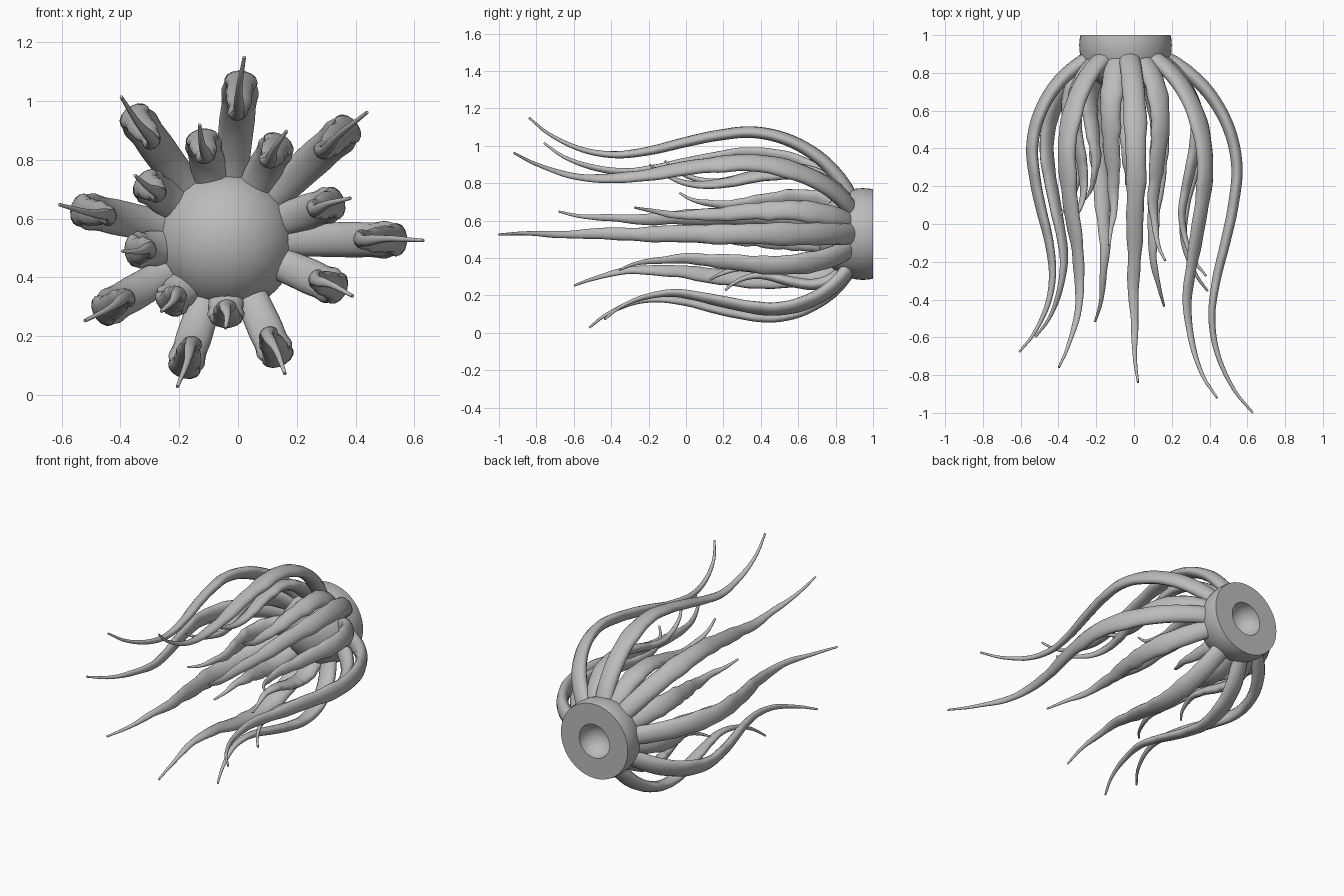
import bpy, bmesh, math
from mathutils import Vector, Matrix

cube = bpy.data.objects.get("Cube")
if cube:
    bpy.data.objects.remove(cube, do_unlink=True)

grey = bpy.data.materials.new("plain grey")
grey.use_nodes = True
colour = (0.5, 0.5, 0.5, 1)
grey.diffuse_color = colour
grey.node_tree.nodes["Principled BSDF"].inputs["Base Color"].default_value = colour

CENTRE = Vector((-0.045, 0, 0.528))
COUNT = 16
STEP = math.radians(42.07)
SIDES = 14
RINGS = 48


def finish(bm, name, angle):
    bmesh.ops.recalc_face_normals(bm, faces=bm.faces)
    mesh = bpy.data.meshes.new(name)
    bm.to_mesh(mesh)
    bm.free()
    mesh.materials.append(grey)
    obj = bpy.data.objects.new(name, mesh)
    bpy.context.collection.objects.link(obj)
    bpy.ops.object.select_all(action='DESELECT')
    obj.select_set(True)
    bpy.context.view_layer.objects.active = obj
    bpy.ops.object.shade_smooth_by_angle(angle=math.radians(angle))
    return obj


def sample(points, t):
    """Smooth interpolation through (t, value...) points."""
    last = len(points) - 1
    i = 0
    while i < last - 1 and t > points[i + 1][0]:
        i += 1
    p = [Vector(points[min(max(j, 0), last)]) for j in (i - 1, i, i + 1, i + 2)]
    u = (t - p[1][0]) / (p[2][0] - p[1][0])
    span = p[2][0] - p[1][0]
    m1 = (p[2] - p[0]) * (span / max(p[2][0] - p[0][0], 1e-6))
    m2 = (p[3] - p[1]) * (span / max(p[3][0] - p[1][0], 1e-6))
    return (p[1] * (2*u**3 - 3*u**2 + 1) + m1 * (u**3 - 2*u**2 + u)
            + p[2] * (3*u**2 - 2*u**3) + m2 * (u**3 - u**2))


# Body: dome with a flat back and a round socket, spun about the y axis
bm = bmesh.new()
R, socket, back = 0.245, 0.108, 1.0
dome_y = 0.945
end = math.acos((dome_y - back) / R)
profile = [(R * math.sin(end * i / 24), dome_y - R * math.cos(end * i / 24)) for i in range(25)]
profile += [(socket * math.cos(a), back - socket * math.sin(a))
            for a in [math.pi / 2 * i / 10 for i in range(11)]]
verts = [bm.verts.new(CENTRE + Vector((r, y, 0))) for r, y in profile]
edges = [bm.edges.new(pair) for pair in zip(verts, verts[1:])]
bmesh.ops.spin(bm, geom=verts + edges, cent=CENTRE, axis=(0, 1, 0),
               angle=math.tau, steps=48, use_merge=True)
bmesh.ops.remove_doubles(bm, verts=bm.verts, dist=0.0005)
finish(bm, "body", 40)

# Tentacle path: fraction of length, distance from the axis
PATH = [(0, .09), (.03, .2), (.1, .345), (.2, .455), (.31, .5), (.42, .48), (.52, .44),
        (.63, .39), (.735, .367), (.84, .40), (.94, .49), (1, .585)]
# Fraction of length, half width, half thickness
GIRTH = [(0, .056, .04), (.15, .061, .034), (.35, .053, .030), (.55, .042, .026),
         (.75, .026, .018), (.9, .013, .011), (1, .006, .006)]


def tentacle(index):
    scale = 1 - 0.64 * index / (COUNT - 1)
    turn = index * STEP
    out = Vector((math.cos(turn), 0, math.sin(turn)))
    side = Vector((-math.sin(turn), 0, math.cos(turn)))

    def point(t):
        s, rho = sample(PATH, t)
        return CENTRE + out * (0.09 + scale * rho) + Vector((0, 0.89 - 1.89 * scale * t, 0))

    bm = bmesh.new()
    rings = []
    for i in range(RINGS + 1):
        t = i / RINGS
        tangent = (point(min(t + .01, 1)) - point(max(t - .01, 0))).normalized()
        normal = tangent.cross(side).normalized()
        s, wide, thick = sample(GIRTH, t)
        # gentle swellings along the length
        ripple = 0.05 * math.sin(38 * t) + 0.04 * math.sin(67 * t + 1)
        wide *= 1 + ripple * min(1, 4 * t)
        sway = 0.004 * math.sin(29 * t) * t
        middle = point(t) + side * sway
        rings.append([bm.verts.new(middle + side * (wide * math.cos(a)) + normal * (thick * math.sin(a)))
                      for a in [math.tau * k / SIDES for k in range(SIDES)]])
    for low, high in zip(rings, rings[1:]):
        for k in range(SIDES):
            n = (k + 1) % SIDES
            bm.faces.new((low[k], low[n], high[n], high[k]))
    bm.faces.new(rings[0])
    bm.faces.new(rings[-1])
    finish(bm, f"tentacle_{index + 1}", 50)


# Tentacles spiral round the body, each shorter than the one before
for index in range(COUNT):
    tentacle(index)
